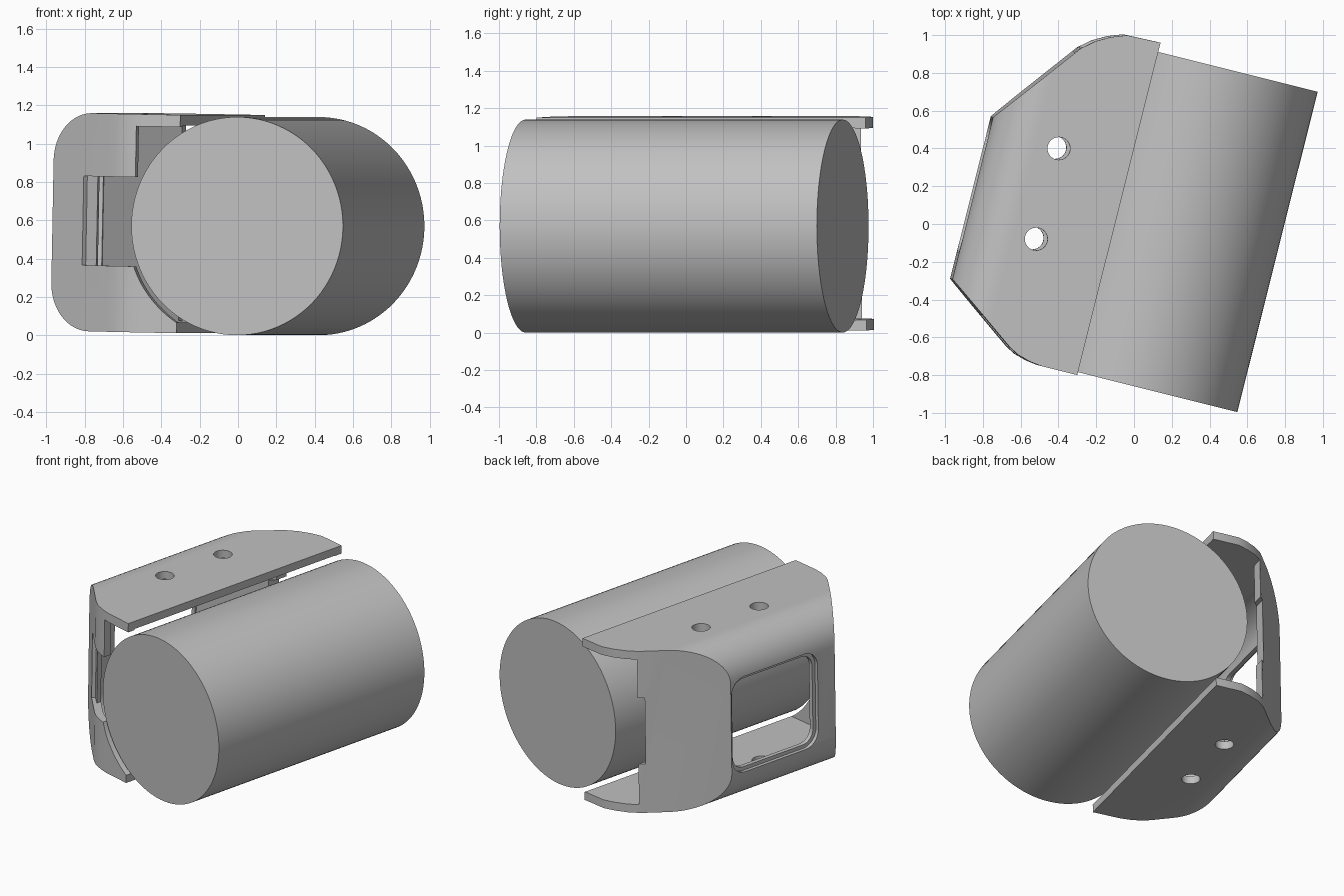
import bpy, bmesh, math
from math import cos, sin, pi, radians
from mathutils import Matrix, Vector

cube = bpy.data.objects.get("Cube")
if cube:
    bpy.data.objects.remove(cube, do_unlink=True)

grey = bpy.data.materials.new("plain_grey")
grey.use_nodes = True
colour = (0.53, 0.53, 0.53, 1)
grey.diffuse_color = colour
grey.node_tree.nodes["Principled BSDF"].inputs["Base Color"].default_value = colour


def prism(name, pts, axis, lo, hi):
    """Extrude a 2D outline along x (pts are y,z), y (x,z) or z (x,y)."""
    place = {"x": lambda a, b, c: (c, a, b),
             "y": lambda a, b, c: (a, c, b),
             "z": lambda a, b, c: (a, b, c)}[axis]
    bm = bmesh.new()
    rings = [[bm.verts.new(place(a, b, c)) for a, b in pts] for c in (lo, hi)]
    bm.faces.new(rings[0])
    bm.faces.new(rings[1])
    n = len(pts)
    for i in range(n):
        j = (i + 1) % n
        bm.faces.new((rings[0][i], rings[0][j], rings[1][j], rings[1][i]))
    bmesh.ops.recalc_face_normals(bm, faces=bm.faces)
    mesh = bpy.data.meshes.new(name)
    bm.to_mesh(mesh)
    bm.free()
    ob = bpy.data.objects.new(name, mesh)
    bpy.context.collection.objects.link(ob)
    mesh.materials.append(grey)
    return ob


def combine(target, tool, operation="DIFFERENCE"):
    """Boolean the tool into the target, then drop the tool."""
    mod = target.modifiers.new("cut", "BOOLEAN")
    mod.operation, mod.solver, mod.object = operation, "EXACT", tool
    bpy.context.view_layer.objects.active = target
    bpy.ops.object.modifier_apply(modifier=mod.name)
    bpy.data.objects.remove(tool, do_unlink=True)


def circle(a, b, r, n):
    return [(a + r * cos(2 * pi * i / n), b + r * sin(2 * pi * i / n)) for i in range(n)]


def rounded(a0, a1, b0, b1, r, n=10):
    """Rounded rectangle outline."""
    corners = [(a1 - r, b1 - r), (a0 + r, b1 - r), (a0 + r, b0 + r), (a1 - r, b0 + r)]
    return [(a + r * cos((k + i / n) * pi / 2), b + r * sin((k + i / n) * pi / 2))
            for k, (a, b) in enumerate(corners) for i in range(n + 1)]


def box(x0, x1, y0, y1, z0, z1):
    return prism("cutter", [(x0, y0), (x1, y0), (x1, y1), (x0, y1)], "z", z0, z1)


def inset(pts, t):
    """Offset a counter-clockwise outline inward."""
    out = []
    for i, p in enumerate(pts):
        p = Vector(p)
        d1 = (p - Vector(pts[i - 1])).normalized()
        d2 = (Vector(pts[(i + 1) % len(pts)]) - p).normalized()
        n1, n2 = Vector((-d1.y, d1.x)), Vector((-d2.y, d2.x))
        out.append(tuple(p + (n1 + n2) * t / (1 + n1.dot(n2))))
    return out


# Bracket dimensions, in a frame where y runs along the cylinder
wall, half, side, bend = 0.055, 0.569, -0.868, 0.25
plan = [(-0.108, -0.849), (-0.108, 0.965), (-0.29, 0.96), (-0.37, 0.93), (-0.445, 0.888),
        (-0.509, 0.834), (side, 0.368), (side, -0.517), (-0.493, -0.79),
        (-0.44, -0.82), (-0.37, -0.84), (-0.304, -0.849)]

# Outer hull: bent sheet profile crossed with the plan outline
bracket = prism("bracket", rounded(side, 0.8, -half, half, bend, 16), "y", -1.2, 1.2)
combine(bracket, prism("cutter", plan, "z", -1, 1), "INTERSECT")

# Hollow, open toward the cylinder
inner_plan = [(0.4, y) if i < 2 else (x, y) for i, (x, y) in enumerate(inset(plan, wall))]
hollow = prism("cutter", rounded(side + wall, 0.8, wall - half, half - wall, bend - wall, 16),
               "y", -1.2, 1.2)
combine(hollow, prism("cutter", inner_plan, "z", -1, 1), "INTERSECT")
combine(bracket, hollow)

# Side window with a stepped rim
combine(bracket, prism("cutter", rounded(-0.37, 0.362, -0.335, 0.335, 0.11), "x", -1, side + 0.025))
combine(bracket, prism("cutter", rounded(-0.345, 0.337, -0.31, 0.31, 0.09), "x", -1, -0.75))

# Screw holes through both plates
for y in (0.291, -0.203):
    combine(bracket, prism("cutter", circle(-0.494, y, 0.06, 32), "z", -1, 1))

# Back wall ends short of the plate edge, with a shallow notch
top = half - wall
combine(bracket, box(-0.5, 0.3, 0.5, 1.2, -top + 0.003, top - 0.003))
combine(bracket, box(-0.53, 0.3, 0.5, 1.2, -0.225, 0.24))

# Front wall: open upper corner, stepped middle notch, clearance round the cylinder
combine(bracket, box(-0.345, 0.3, -1.2, -0.5, 0, top - 0.008))
along = Vector((0.82, -0.573))
inward = Vector((0.573, 0.82))
start = Vector((-0.668, -0.663)) + inward * 0.025
step = [start, start + along * 0.7, start + along * 0.7 - inward * 0.4, start - inward * 0.4]
combine(bracket, prism("cutter", [tuple(p) for p in reversed(step)], "z", -0.225, 0.24))
combine(bracket, box(-0.585, 0.3, -1.2, -0.4, -0.225, 0.24))
combine(bracket, prism("cutter", circle(0.204, -0.016, 0.588, 96), "y", -1.2, 1.2))

# Cylinder body
cylinder = prism("cylinder_body", circle(0.204, 0.57, 0.569, 96), "y", -0.833, 0.915)

# Turn both parts into place; the bracket leans slightly
turn = Matrix.Rotation(radians(-14.07), 4, "Z")
lean = (Matrix.Translation((-0.45, 0, 0.587)) @ Matrix.Rotation(radians(1.1), 4, "Y")
        @ Matrix.Translation((0.45, 0, 0)))
bracket.data.transform(turn @ lean)
cylinder.data.transform(turn)

for ob in (bracket, cylinder):
    bpy.ops.object.select_all(action="DESELECT")
    ob.select_set(True)
    bpy.context.view_layer.objects.active = ob
    bpy.ops.object.shade_smooth_by_angle(angle=radians(25))
